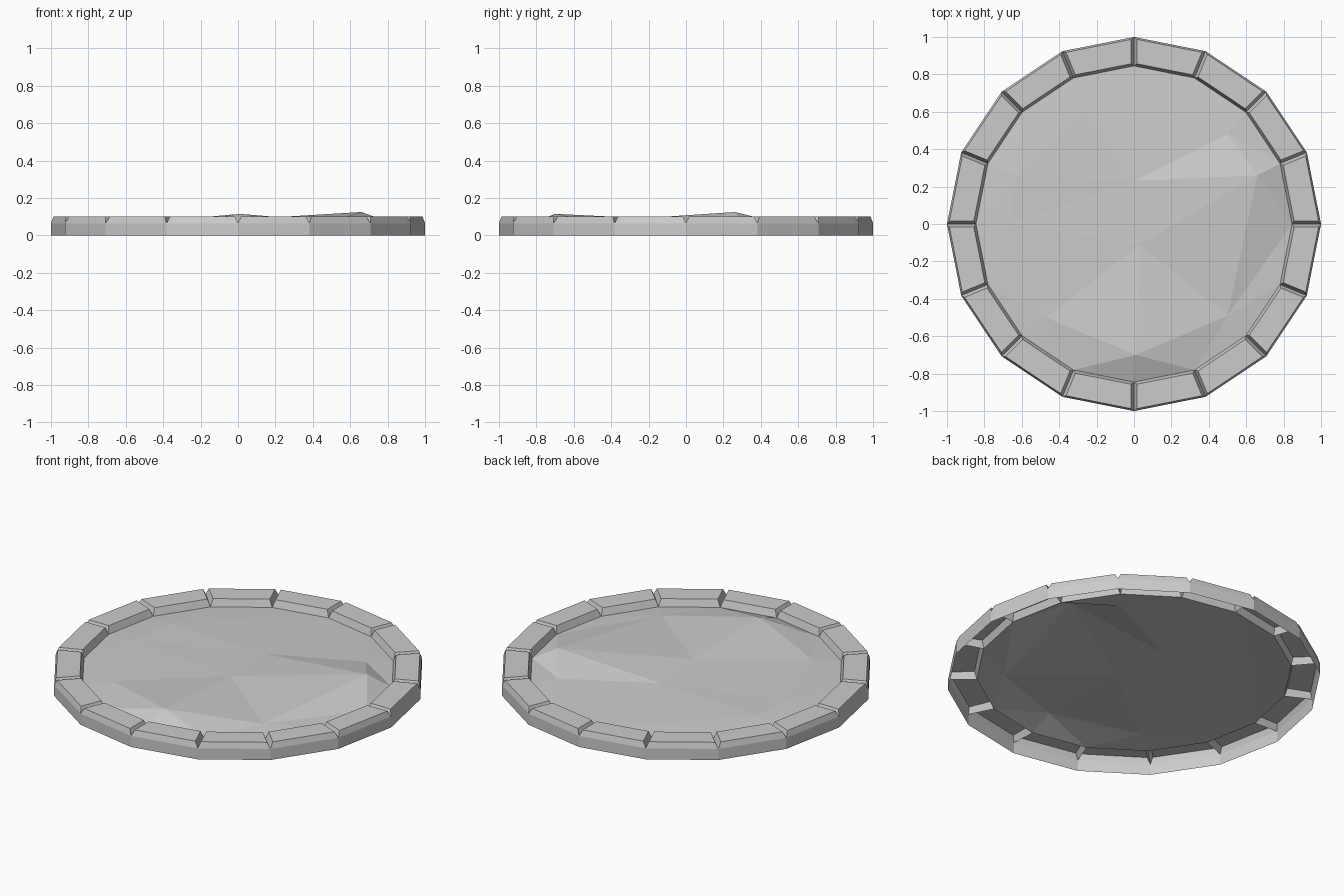
import bpy
from math import cos, sin, pi
from mathutils import Vector
from mathutils.geometry import delaunay_2d_cdt

if "Cube" in bpy.data.objects:
    bpy.data.objects.remove(bpy.data.objects["Cube"])

N = 16
RIM_Z, TOP_Z, FLOOR_Z = 0.065, 0.1, 0.058


def make(name, verts, faces):
    mesh = bpy.data.meshes.new(name)
    mesh.from_pydata(verts, [], faces)
    mesh.update()
    obj = bpy.data.objects.new(name, mesh)
    bpy.context.collection.objects.link(obj)
    return obj


def polar(r, i, z):
    a = 2 * pi * i / N
    return Vector((r * cos(a), r * sin(a), z))


# Stone border: low outer wall, each stone tapering up so V-grooves separate them
verts, faces = [], []
for i in range(N):
    j = i + 1
    along = (polar(1, j, 0) - polar(1, i, 0)).normalized() * 0.016
    base = len(verts)
    verts += [polar(1, i, 0), polar(1, j, 0),
              polar(1, i, RIM_Z), polar(1, j, RIM_Z),
              polar(0.845, j, FLOOR_Z), polar(0.845, i, FLOOR_Z),
              polar(0.99, i, TOP_Z) + along, polar(0.99, j, TOP_Z) - along,
              polar(0.86, j, TOP_Z) - along, polar(0.86, i, TOP_Z) + along]
    quads = [(0, 1, 3, 2), (2, 3, 7, 6), (3, 4, 8, 7),
             (4, 5, 9, 8), (5, 2, 6, 9), (6, 7, 8, 9)]
    faces += [tuple(base + k for k in q) for q in quads]
make("stone_border", verts, faces)

# Uneven ground inside the border: a few bumps triangulated out to the rim
bumps = [(0.03, -0.11, 0.087), (0.66, 0.26, 0.125), (0.01, -0.70, 0.115),
         (0.50, 0.48, 0.072), (0.0, 0.23, 0.082), (-0.27, 0.63, 0.068),
         (-0.63, 0.26, 0.075), (-0.67, 0.0, 0.072), (-0.47, -0.50, 0.072),
         (0.50, -0.49, 0.075)]
pts = [polar(0.845, i, FLOOR_Z) for i in range(N)] + [Vector(b) for b in bumps]
edges = [(i, (i + 1) % N) for i in range(N)]
# ridge lines: centre to bumps, and across the back
edges += [(16, 17), (16, 18), (16, 24), (16, 25), (16, 23), (20, 17), (20, 22), (20, 19)]
out = delaunay_2d_cdt([p.xy for p in pts], edges, [], 1, 1e-5)
ground = [(v.x, v.y, pts[o[0]].z if o else 0.08) for v, o in zip(out[0], out[3])]
make("ground", ground, [tuple(f) for f in out[2]])
